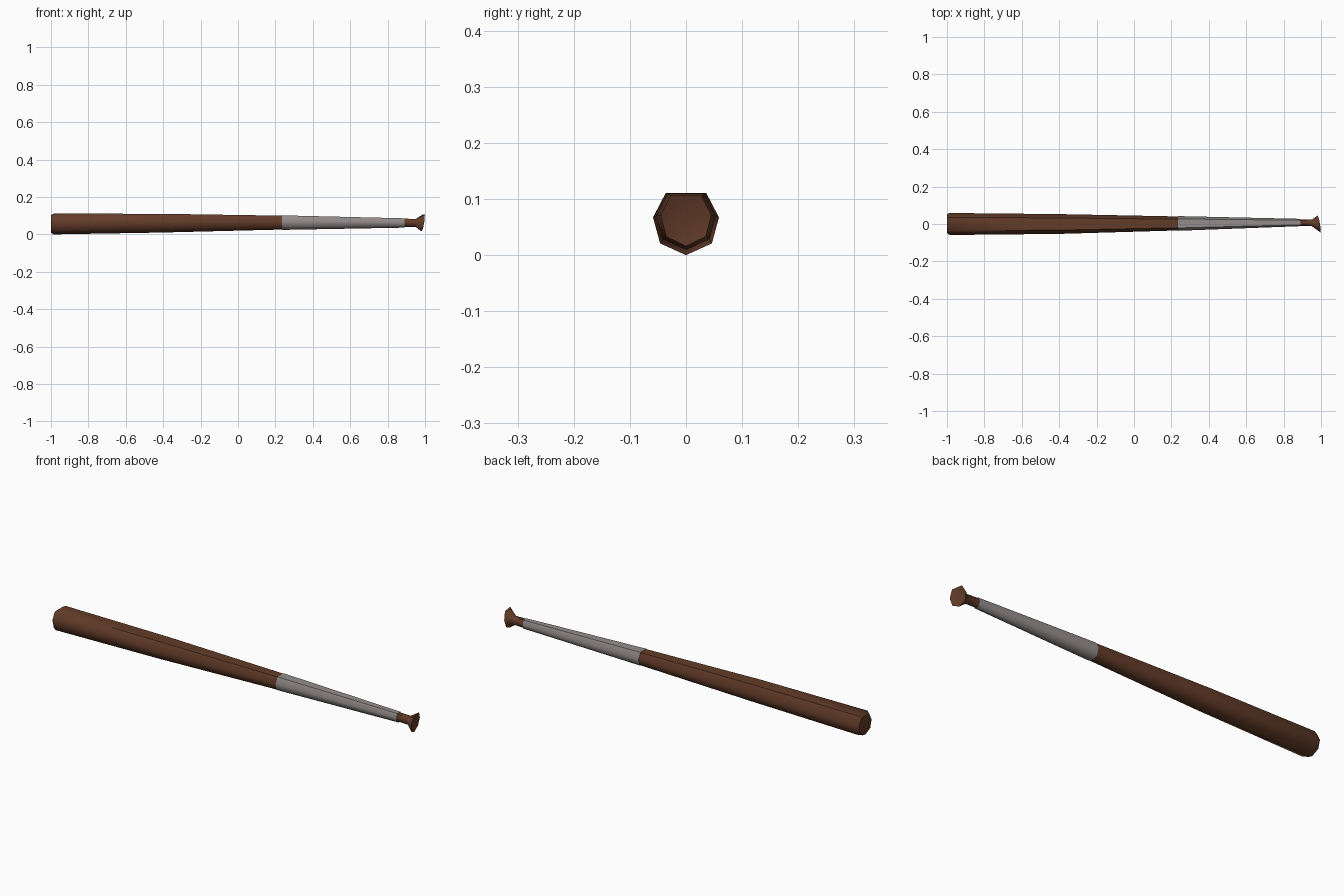
import bpy, bmesh, math

if "Cube" in bpy.data.objects:
    bpy.data.objects.remove(bpy.data.objects["Cube"])

def material(name, rgb):
    m = bpy.data.materials.new(name)
    m.diffuse_color = (*rgb, 1)
    m.use_nodes = True
    m.node_tree.nodes["Principled BSDF"].inputs["Base Color"].default_value = m.diffuse_color
    return m

wood = material("brown_wood", (0.125, 0.045, 0.022))
tape = material("grey_tape", (0.30, 0.265, 0.265))

# Seven-sided cross-section, one corner down, slightly flattened on top
SECTION = [(0, -1), (0.77, -0.65), (0.98, 0.12), (0.6, 0.85),
           (-0.6, 0.85), (-0.98, 0.12), (-0.77, -0.65)]

def ring(x, cy, cz, ry, rz, tilt_y=0, tilt_z=0):
    """One cross-section; the tilts lean it along the bat's length."""
    return [(x + tilt_y * u + tilt_z * v, cy + ry * u, cz + rz * v) for u, v in SECTION]

def loft(name, rings, mat, start_x=None, end_x=None):
    """Skin the rings; the ends are fans to a centre point, or plain caps."""
    bm = bmesh.new()
    loops = [[bm.verts.new(p) for p in r] for r in rings]
    n = len(SECTION)
    for a, b in zip(loops, loops[1:]):
        for i in range(n):
            j = (i + 1) % n
            bm.faces.new((a[i], a[j], b[j], b[i]))
    for loop, x in ((loops[0], start_x), (loops[-1], end_x)):
        if x is None:
            bm.faces.new(loop)
            continue
        y = sum(v.co.y for v in loop) / n
        z = sum(v.co.z for v in loop) / n
        c = bm.verts.new((x, y, z))
        for i in range(n):
            bm.faces.new((loop[i], loop[(i + 1) % n], c))
    bmesh.ops.recalc_face_normals(bm, faces=bm.faces)
    me = bpy.data.meshes.new(name)
    bm.to_mesh(me)
    bm.free()
    me.materials.append(mat)
    ob = bpy.data.objects.new(name, me)
    bpy.context.collection.objects.link(ob)
    bpy.ops.object.select_all(action='DESELECT')
    ob.select_set(True)
    bpy.context.view_layer.objects.active = ob
    bpy.ops.object.shade_smooth_by_angle(angle=math.radians(56))
    return ob

# Wooden body: barrel, taper, handle, then the flared and tilted knob
loft("bat_body", [
    ring(-1.0, 0.002, 0.06, 0.051, 0.051),
    ring(-0.985, 0.0, 0.06, 0.06, 0.06),
    ring(-0.4, 0.0, 0.064, 0.054, 0.054),
    ring(0.24, 0.003, 0.066, 0.038, 0.040),
    ring(0.88, 0.008, 0.064, 0.018, 0.024),
    ring(0.95, 0.006, 0.063, 0.017, 0.023),
    ring(0.988, 0.0, 0.065, 0.046, 0.049, -0.008, 0.007),
], wood, end_x=0.975)

# Tape wrapped round the handle
loft("grip_tape", [
    ring(0.235, 0.003, 0.066, 0.040, 0.042),
    ring(0.89, 0.008, 0.063, 0.020, 0.027),
], tape)
